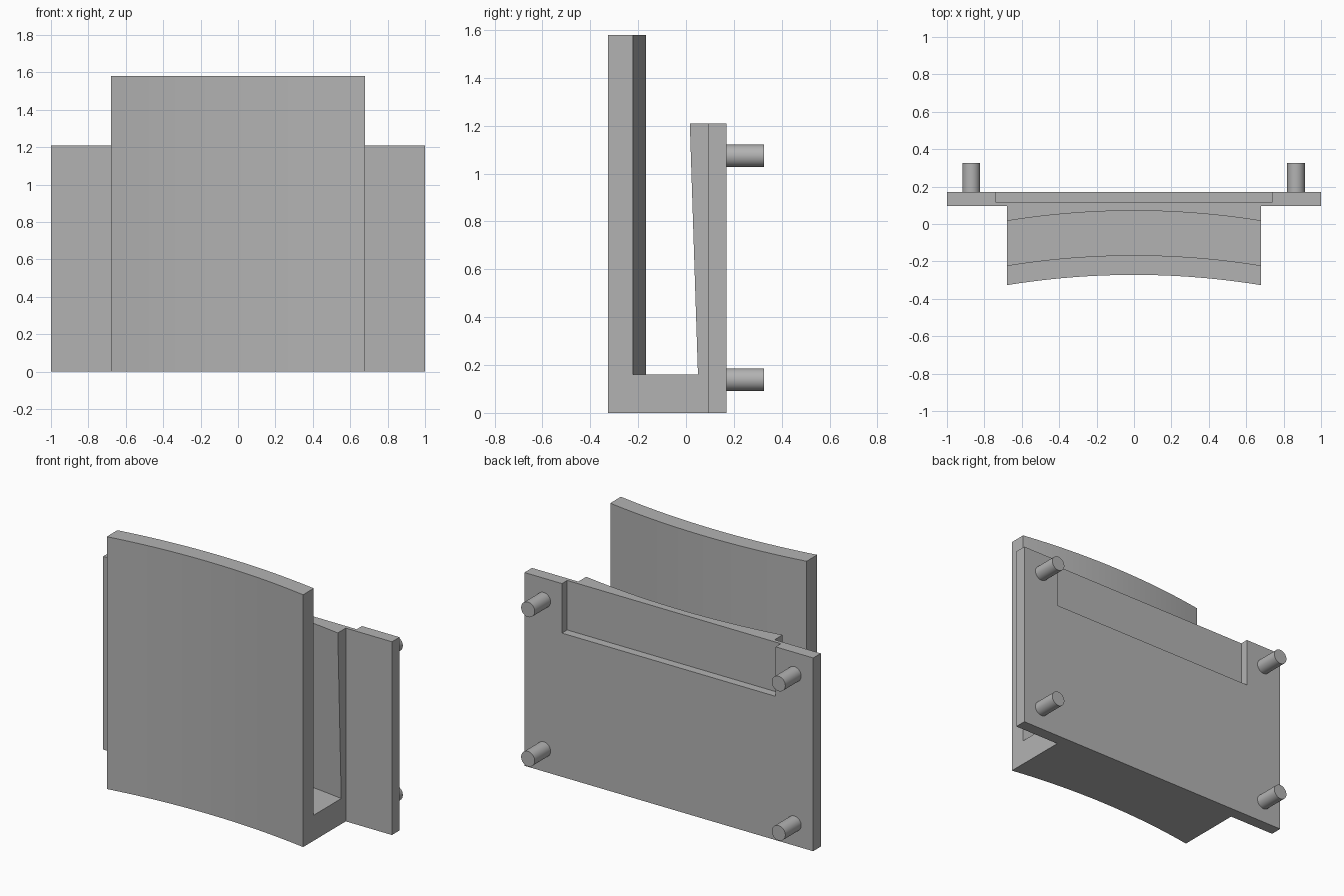
import bpy, bmesh, math
from mathutils import Matrix

cube = bpy.data.objects.get("Cube")
if cube:
    bpy.data.objects.remove(cube, do_unlink=True)

grey = bpy.data.materials.new("plain grey")
grey.use_nodes = True
COLOUR = (0.45, 0.45, 0.45, 1)
grey.diffuse_color = COLOUR
grey.node_tree.nodes["Principled BSDF"].inputs["Base Color"].default_value = COLOUR


def finish(name, bm):
    bmesh.ops.recalc_face_normals(bm, faces=bm.faces)
    mesh = bpy.data.meshes.new(name)
    bm.to_mesh(mesh)
    bm.free()
    mesh.materials.append(grey)
    obj = bpy.data.objects.new(name, mesh)
    bpy.context.collection.objects.link(obj)
    return obj


def box(name, low, high):
    bm = bmesh.new()
    bmesh.ops.create_cube(bm, size=1)
    for v in bm.verts:
        for i in range(3):
            v.co[i] = low[i] if v.co[i] < 0 else high[i]
    return finish(name, bm)


def activate(obj):
    bpy.ops.object.select_all(action="DESELECT")
    obj.select_set(True)
    bpy.context.view_layer.objects.active = obj


def combine(target, tool, operation):
    activate(target)
    mod = target.modifiers.new(operation.lower(), "BOOLEAN")
    mod.operation = operation
    mod.solver = "EXACT"
    mod.object = tool
    bpy.ops.object.modifier_apply(modifier=mod.name)
    bpy.data.objects.remove(tool, do_unlink=True)


# Curved holder: a U-shaped section swept across the width, bowed along an arc
HALF, SAG, STEPS = 0.68, 0.055, 24
BACK, PLATE_FRONT, PLATE_TOP = 0.17, 0.095, 1.21
radius = (HALF ** 2 + SAG ** 2) / (2 * SAG)

bm = bmesh.new()
sections = []
for i in range(STEPS + 1):
    x = HALF * (2 * i / STEPS - 1)
    bow = math.sqrt(radius ** 2 - x ** 2) - radius + SAG
    front, inner = bow - 0.327, bow - 0.222
    section = [(front, 0), (front, 1.58), (inner, 1.58), (inner, 0.16),
               (bow + 0.05, 0.16), (bow + 0.016, PLATE_TOP),
               (BACK, PLATE_TOP), (BACK, 0)]
    sections.append([bm.verts.new((x, y, z)) for y, z in section])
for a, b in zip(sections, sections[1:]):
    for j in range(len(a)):
        k = (j + 1) % len(a)
        bm.faces.new((a[j], a[k], b[k], b[j]))
bm.faces.new(sections[0])
bm.faces.new(sections[-1])
holder = finish("curved_holder", bm)

# Mounting plate wings, joined to the holder
for side in (-1, 1):
    xs = sorted((side * 0.6, side))
    wing = box("plate_wing", (xs[0], PLATE_FRONT, 0), (xs[1], BACK, PLATE_TOP))
    combine(holder, wing, "UNION")

# Shallow recess at the top of the back
recess = box("recess_cutter", (-0.74, 0.118, 0.9), (0.74, 0.3, 1.4))
combine(holder, recess, "DIFFERENCE")
activate(holder)
bpy.ops.object.shade_smooth_by_angle(angle=math.radians(30))

# Four round mounting pegs
for side, x in (("right", -0.87), ("left", 0.866)):
    for level, z in (("lower", 0.139), ("upper", 1.074)):
        bm = bmesh.new()
        bmesh.ops.create_cone(
            bm, cap_ends=True, segments=32, radius1=0.047, radius2=0.047, depth=0.167,
            matrix=Matrix.Translation((x, 0.2435, z)) @ Matrix.Rotation(math.pi / 2, 4, "X"))
        peg = finish(f"{level}_{side}_peg", bm)
        activate(peg)
        bpy.ops.object.shade_smooth_by_angle(angle=math.radians(30))
